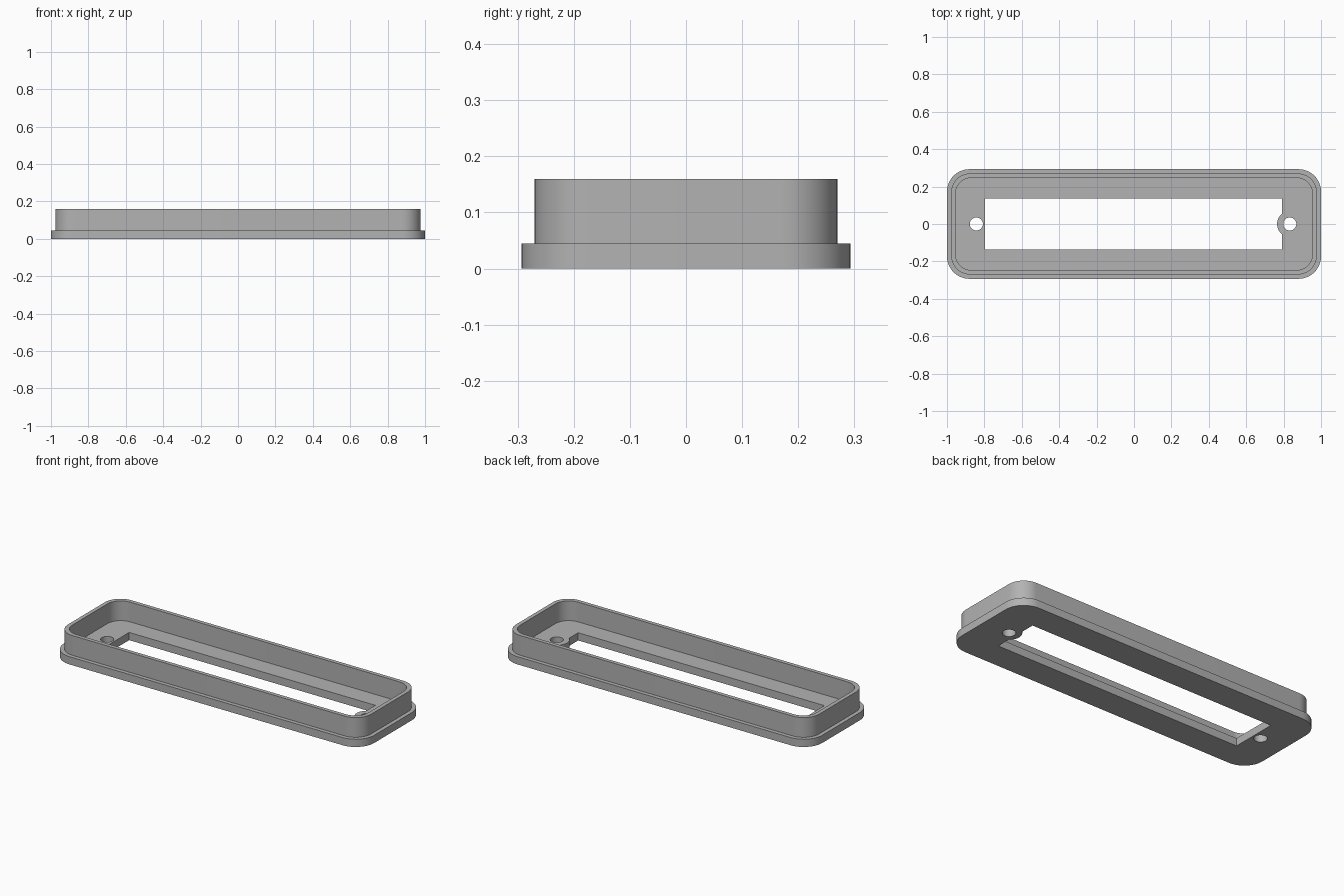
import bpy, bmesh
from math import pi, cos, sin, acos

cube = bpy.data.objects.get("Cube")
if cube:
    bpy.data.objects.remove(cube, do_unlink=True)

grey = bpy.data.materials.new("mid_grey")
grey.use_nodes = True
grey.diffuse_color = (0.45, 0.45, 0.45, 1)
grey.node_tree.nodes["Principled BSDF"].inputs["Base Color"].default_value = (0.45, 0.45, 0.45, 1)


def arc(cx, cy, r, start, end, steps):
    angles = [start + (end - start) * i / steps for i in range(steps + 1)]
    return [(cx + r * cos(a), cy + r * sin(a)) for a in angles]


def rounded_rect(hx, hy, r):
    points = []
    corners = ((1, 1), (-1, 1), (-1, -1), (1, -1))
    for i, (sx, sy) in enumerate(corners):
        points += arc(sx * (hx - r), sy * (hy - r), r, i * pi / 2, (i + 1) * pi / 2, 12)
    return points


def circle(cx, r):
    return arc(cx, 0, r, 0, 2 * pi, 32)[:-1]


def extrude_outlines(name, outlines, z0, z1):
    """Fill nested outlines, so inner ones become holes, and extrude them."""
    curve = bpy.data.curves.new(name + "_outline", 'CURVE')
    curve.dimensions = '2D'
    curve.fill_mode = 'BOTH'
    curve.extrude = (z1 - z0) / 2
    for outline in outlines:
        spline = curve.splines.new('POLY')
        spline.points.add(len(outline) - 1)
        for point, (x, y) in zip(spline.points, outline):
            point.co = (x, y, 0, 1)
        spline.use_cyclic_u = True
    helper = bpy.data.objects.new(name + "_helper", curve)
    bpy.context.collection.objects.link(helper)
    depsgraph = bpy.context.evaluated_depsgraph_get()
    mesh = bpy.data.meshes.new_from_object(helper.evaluated_get(depsgraph))
    bpy.data.objects.remove(helper, do_unlink=True)
    bpy.data.curves.remove(curve)

    # Weld caps to sides
    bm = bmesh.new()
    bm.from_mesh(mesh)
    bmesh.ops.remove_doubles(bm, verts=bm.verts, dist=0.0001)
    bmesh.ops.translate(bm, verts=bm.verts, vec=(0, 0, (z0 + z1) / 2))
    bmesh.ops.recalc_face_normals(bm, faces=bm.faces)
    bm.to_mesh(mesh)
    bm.free()
    mesh.name = name
    mesh.materials.clear()
    mesh.materials.append(grey)
    obj = bpy.data.objects.new(name, mesh)
    bpy.context.collection.objects.link(obj)
    bpy.ops.object.select_all(action='DESELECT')
    obj.select_set(True)
    bpy.context.view_layer.objects.active = obj
    bpy.ops.object.shade_smooth_by_angle(angle=pi / 6)
    return obj


# Window with a round screw boss bulging into its left end
x_min, x_max, half_y = -0.797, 0.79, 0.136
boss_x, boss_r = 0.833, 0.068
spread = acos((boss_x - x_max) / boss_r)
window = [(x_max, half_y), (x_min, half_y), (x_min, -half_y), (x_max, -half_y)]
window += arc(boss_x, 0, boss_r, pi + spread, pi - spread, 16)

# Base plate with window and two screw holes
extrude_outlines("base_plate",
                 [rounded_rect(1, 0.293, 0.12), window,
                  circle(-0.843, 0.035), circle(boss_x, 0.035)], 0, 0.045)

# Raised rim wall, sunk slightly into the plate
extrude_outlines("rim_wall",
                 [rounded_rect(0.977, 0.27, 0.1), rounded_rect(0.954, 0.247, 0.085)],
                 0.04, 0.16)
